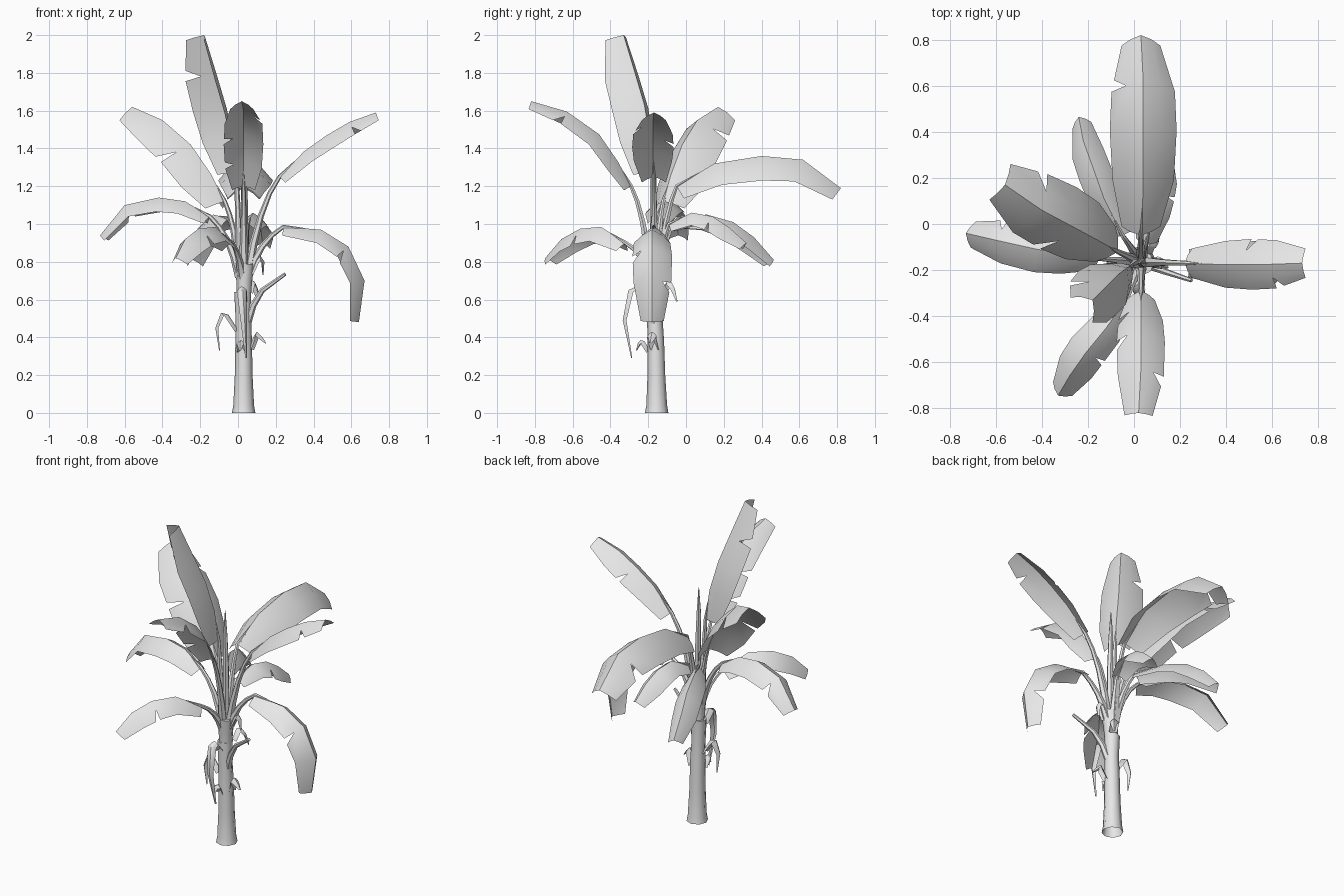
import bpy, bmesh, math
from mathutils import Vector

cube = bpy.data.objects.get("Cube")
if cube:
    bpy.data.objects.remove(cube, do_unlink=True)

# One plain grey for the whole plant
GREY = (0.8, 0.8, 0.8, 1)
mat = bpy.data.materials.new("pale_grey")
mat.use_nodes = True
mat.diffuse_color = GREY
mat.node_tree.nodes["Principled BSDF"].inputs["Base Color"].default_value = GREY

UP = Vector((0, 0, 1))
CORE = Vector((0.03, -0.165, 0.72))


def finish(name, bm):
    mesh = bpy.data.meshes.new(name)
    bm.to_mesh(mesh)
    bm.free()
    mesh.materials.append(mat)
    mesh.shade_smooth()
    mesh.set_sharp_from_angle(angle=math.radians(50))
    obj = bpy.data.objects.new(name, mesh)
    bpy.context.collection.objects.link(obj)


def tangent(pts, i):
    return (pts[min(i + 1, len(pts) - 1)] - pts[max(i - 1, 0)]).normalized()


def tube(name, points, radii, sides=6):
    """Tapered round stalk swept along a path, closed at its far end."""
    pts = [Vector(p) for p in points]
    bm = bmesh.new()
    rings = []
    for i, (p, r) in enumerate(zip(pts, radii)):
        turn = UP.rotation_difference(tangent(pts, i))
        angles = [math.tau * k / sides for k in range(sides)]
        rings.append([bm.verts.new(p + turn @ Vector((r * math.cos(a), r * math.sin(a), 0)))
                      for a in angles])
    for a, b in zip(rings, rings[1:]):
        for k in range(sides):
            n = (k + 1) % sides
            bm.faces.new((a[k], a[n], b[n], b[k]))
    bm.faces.new(rings[-1])
    finish(name, bm)


def blade(name, spine, half, drop, tears=(), widths=(.58, .92, 1, .95, .58)):
    """Folded leaf blade; each tear (row, side) opens a wedge in the margin."""
    pts = [Vector(p) for p in spine]
    across = (pts[-1] - pts[0]).cross(UP).normalized()
    bm = bmesh.new()
    rows = []
    for i, p in enumerate(pts):
        normal = across.cross(tangent(pts, i)).normalized()
        w = widths[i]
        rows.append([bm.verts.new(p + across * u * half * w - normal * d * drop * w)
                     for u, d in ((-1, 1), (-.55, .42), (0, 0), (.55, .42), (1, 1))])
    for i, (a, b) in enumerate(zip(rows, rows[1:])):
        for k in range(4):
            quad = [a[k], a[k + 1], b[k + 1], b[k]]
            for row, side in tears:
                edge = 0 if side < 0 else 4
                if row == i and edge in (k, k + 1):
                    torn = bm.verts.new(a[edge].co.lerp(b[edge].co, 0.25))
                    quad[edge - k] = torn
            bm.faces.new(quad)
    finish(name, bm)


def leaf(name, spine, half, drop, tears=()):
    """Blade plus the stalk that carries it out of the crown."""
    blade(name + "_blade", spine, half, drop, tears)
    end = Vector(spine[0])
    out = (end - CORE) * Vector((1, 1, 0))
    start = CORE + out.normalized() * 0.02
    bend = start + out * 0.3 + UP * (end.z - start.z) * 0.72
    path = [start.lerp(bend, t).lerp(bend.lerp(end, t), t) for t in (0, .25, .5, .75, 1)]
    path.append(end.lerp(Vector(spine[1]), 0.6))
    tube(name + "_stalk", path, (.026, .021, .016, .013, .011, .002))


# Trunk of two overlapping sheaths, the upper one flaring into the crown
tube("lower_trunk", [(.03, -.155, 0), (.03, -.155, .04), (.03, -.157, .2),
                     (.03, -.16, .38), (.028, -.165, .5), (.025, -.165, .64)],
     (.062, .055, .047, .044, .041, .045), 8)
tube("upper_trunk", [(.03, -.165, .36), (.03, -.165, .6), (.033, -.168, .7), (.035, -.17, .79)],
     (.04, .037, .042, .052), 8)

# Large crown leaves
leaf("tall_leaf", [(-.01, -.18, 1.27), (-.03, -.19, 1.45), (-.07, -.22, 1.63),
                   (-.12, -.27, 1.8), (-.18, -.33, 2.0)], .125, .12, [(3, 1)])
leaf("upper_back_left_leaf", [(-.07, -.12, 1.12), (-.14, -.08, 1.26), (-.25, -.02, 1.42),
                              (-.4, .06, 1.55), (-.56, .17, 1.62)], .155, .13, [(3, 1), (2, -1)])
leaf("back_leaf", [(.03, -.05, 1.2), (.04, .15, 1.32), (.04, .4, 1.36),
                   (.04, .62, 1.34), (.03, .82, 1.19)], .145, .13, [(3, -1)])
leaf("upper_front_leaf", [(.03, -.29, 1.2), (.03, -.36, 1.33), (.03, -.46, 1.475),
                          (.03, -.63, 1.595), (.02, -.82, 1.65)], .105, .075, [(1, 1), (2, 1), (3, -1)])
leaf("upper_right_leaf", [(.22, -.17, 1.25), (.35, -.175, 1.385), (.47, -.175, 1.47),
                          (.59, -.175, 1.54), (.73, -.17, 1.59)], .11, .075, [(2, -1), (3, 1)])

# Lower drooping leaves
leaf("drooping_right_leaf", [(.24, -.17, .985), (.44, -.18, .97), (.585, -.18, .88),
                             (.67, -.18, .7), (.64, -.18, .48)], .105, .08, [(2, 1), (3, -1)])
leaf("drooping_left_leaf", [(-.15, -.15, 1.04), (-.28, -.13, 1.12), (-.42, -.11, 1.14),
                            (-.6, -.07, 1.1), (-.73, -.04, .94)], .1, .075, [(3, 1)])
leaf("front_left_leaf", [(-.03, -.32, .9), (-.12, -.45, .985), (-.21, -.56, .975),
                         (-.28, -.66, .92), (-.33, -.745, .82)], .088, .085, [(2, -1)])
leaf("back_left_leaf", [(-.05, -.05, 1.03), (-.13, .11, 1.05), (-.18, .25, 1.01),
                        (-.22, .36, .93), (-.24, .465, .81)], .075, .09)
leaf("small_back_leaf", [(.05, -.09, 1.0), (.08, .03, 1.06), (.1, .14, 1.04),
                         (.12, .23, .98), (.13, .32, .9)], .08, .075, [(2, 1)])

# Furled young leaf and a bare broken stalk
tube("young_leaf", [(.035, -.17, .78), (.035, -.17, 1.1), (.03, -.17, 1.3), (.03, -.17, 1.46)],
     (.022, .018, .014, .002))
tube("broken_stalk", [(.05, -.17, .48), (.08, -.185, .57), (.13, -.205, .65), (.25, -.245, .735)],
     (.022, .018, .014, .009))

# Withered strips hanging from the trunk
WITHERED = (.9, 1, 1, .7, .2)
strips = {
    "front": [(.02, -.2, .6), (.02, -.26, .67), (.025, -.305, .65), (.035, -.335, .49), (.045, -.29, .29)],
    "left": [(0, -.17, .44), (-.05, -.17, .52), (-.09, -.17, .53), (-.12, -.17, .45), (-.1, -.17, .33)],
    "right": [(.06, -.16, .34), (.08, -.175, .4), (.1, -.18, .43), (.13, -.185, .4), (.15, -.19, .37)],
    "low_front": [(.02, -.19, .33), (.02, -.22, .38), (.015, -.24, .385), (.01, -.255, .37), (.01, -.265, .33)],
    "back": [(.05, -.13, .64), (.06, -.1, .7), (.08, -.08, .7), (.1, -.06, .66), (.11, -.045, .59)],
    "high_right": [(.06, -.17, .74), (.09, -.17, .81), (.12, -.17, .83), (.14, -.165, .8), (.135, -.16, .73)],
}
for place, path in strips.items():
    blade(place + "_withered_strip", path, .026, .022, (), WITHERED)
